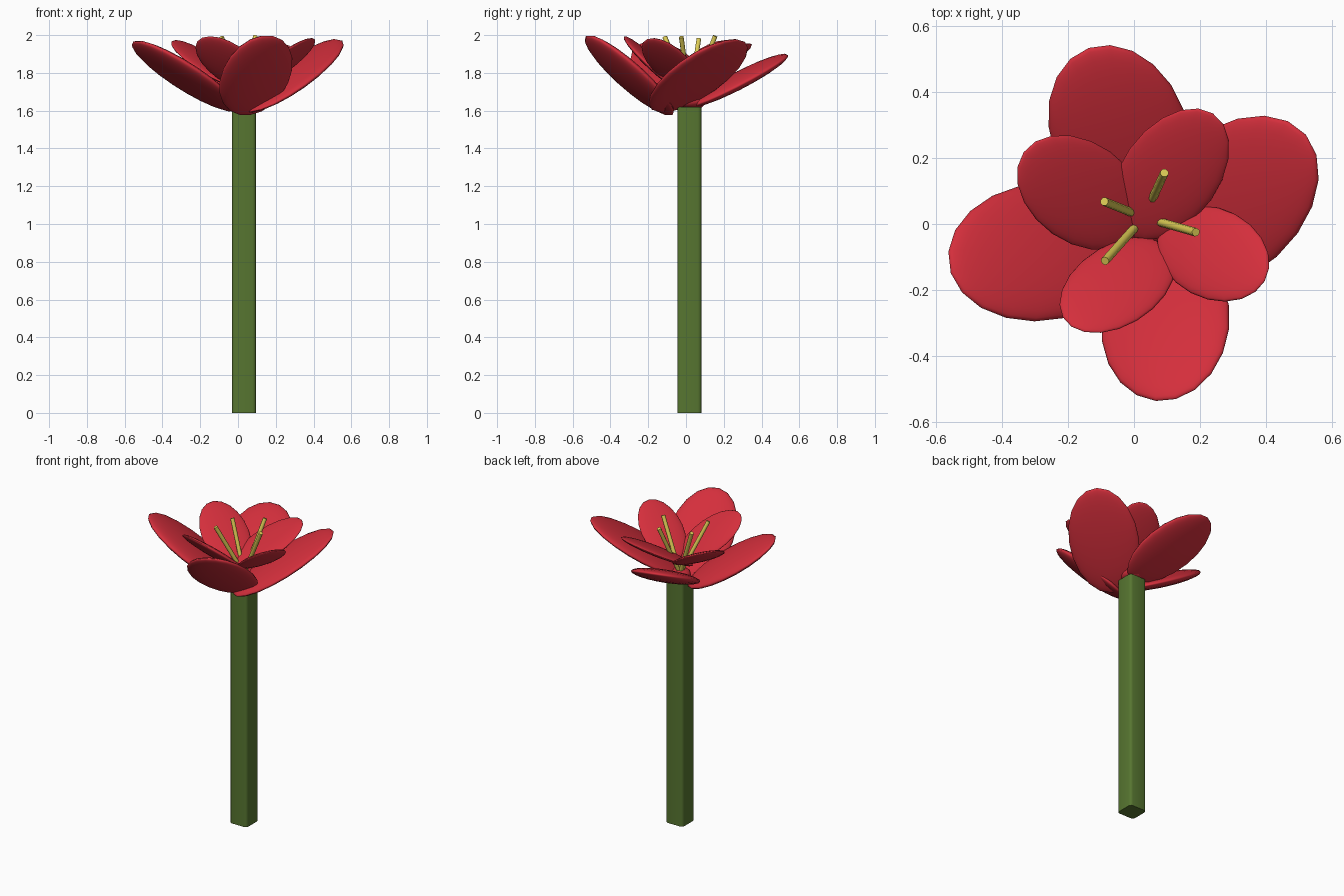
import bpy, bmesh, math
from math import radians, sin, cos
from mathutils import Vector, Matrix

if "Cube" in bpy.data.objects:
    bpy.data.objects.remove(bpy.data.objects["Cube"])


def material(name, rgb):
    m = bpy.data.materials.new(name)
    m.diffuse_color = (*rgb, 1)
    m.use_nodes = True
    m.node_tree.nodes["Principled BSDF"].inputs["Base Color"].default_value = m.diffuse_color
    return m


RED = material("petal_red", (0.66, 0.028, 0.045))
GREEN = material("stem_green", (0.095, 0.18, 0.03))
YELLOW = material("stamen_yellow", (0.72, 0.6, 0.09))


def finish(name, mat, angle=40):
    ob = bpy.context.object
    ob.name = name
    ob.data.materials.append(mat)
    bpy.ops.object.shade_smooth_by_angle(angle=radians(angle))
    return ob


def petal(name, centre, heading, pitch, roll, size):
    """Flattened ellipsoid whose long axis points along heading and pitch."""
    h, p, r = radians(heading), radians(pitch), radians(roll)
    u = Vector((cos(h) * cos(p), sin(h) * cos(p), sin(p)))
    side = Vector((-sin(h), cos(h), 0))
    v = side * cos(r) + u.cross(side) * sin(r)
    w = u.cross(v)
    bpy.ops.mesh.primitive_uv_sphere_add(segments=20, ring_count=12, radius=1)
    ob = finish(name, RED)
    rot = Matrix((u, v, w)).transposed().to_4x4()
    ob.matrix_world = Matrix.Translation(centre) @ rot @ Matrix.Diagonal((*size, 1))


def rod(name, a, b, radius):
    a, b = Vector(a), Vector(b)
    bpy.ops.mesh.primitive_cylinder_add(vertices=8, radius=radius, depth=(b - a).length,
                                        location=(a + b) / 2)
    ob = finish(name, YELLOW, 50)
    ob.rotation_euler = (b - a).to_track_quat('Z', 'Y').to_euler()


# square stem, only the four long edges rounded
STEM_TOP = 1.62
bpy.ops.mesh.primitive_cube_add(size=1, location=(0.032, 0.018, STEM_TOP / 2))
bpy.context.object.scale = (0.126, 0.126, STEM_TOP)
bpy.ops.object.transform_apply(location=False, rotation=False, scale=True)
bm = bmesh.new()
bm.from_mesh(bpy.context.object.data)
long_edges = [e for e in bm.edges if abs(e.verts[0].co.z - e.verts[1].co.z) > 1]
bmesh.ops.bevel(bm, geom=long_edges, offset=0.018, segments=3, profile=0.5, affect='EDGES')
bm.to_mesh(bpy.context.object.data)
bm.free()
finish("stem", GREEN, 50)

# small red base where the petals meet the stem
bpy.ops.mesh.primitive_uv_sphere_add(segments=12, ring_count=8, radius=1,
                                     location=(0.04, 0.02, 1.65))
bpy.context.object.scale = (0.07, 0.085, 0.04)
finish("flower_base", RED)

# outer ring of petals: centre, heading, pitch, roll, half sizes
OUTER = {
    "back": ((-0.045, 0.28, 1.76), 110, 27, -2, (0.302, 0.206, 0.04)),
    "right": ((0.292, 0.065, 1.785), 42, 32, -3, (0.362, 0.216, 0.04)),
    "front": ((0.095, -0.30, 1.787), -82, 42, 12, (0.312, 0.202, 0.042)),
    "left": ((-0.28, -0.085, 1.783), 193, 33, 10, (0.336, 0.213, 0.042)),
}
# inner ring of smaller petals
INNER = {
    "back": ((0.11, 0.15, 1.835), 55, 28, 6, (0.255, 0.146, 0.025)),
    "right": ((0.24, -0.09, 1.855), -28, 36, -3, (0.218, 0.137, 0.025)),
    "front": ((-0.05, -0.185, 1.855), 222, 35, 23, (0.229, 0.136, 0.025)),
    "left": ((-0.16, 0.095, 1.845), 145, 31, 0, (0.248, 0.152, 0.025)),
}
for ring, table in (("outer", OUTER), ("inner", INNER)):
    for side, args in table.items():
        petal(f"{ring}_petal_{side}", *args)

# four stamens fanning out of the centre
for i, tip in enumerate([(0.092, 0.155, 1.995), (-0.09, 0.068, 1.98),
                         (-0.088, -0.112, 1.99), (0.187, -0.025, 1.99)]):
    rod(f"stamen_{i + 1}", (0.03, 0.02, 1.66), tip, 0.013)
